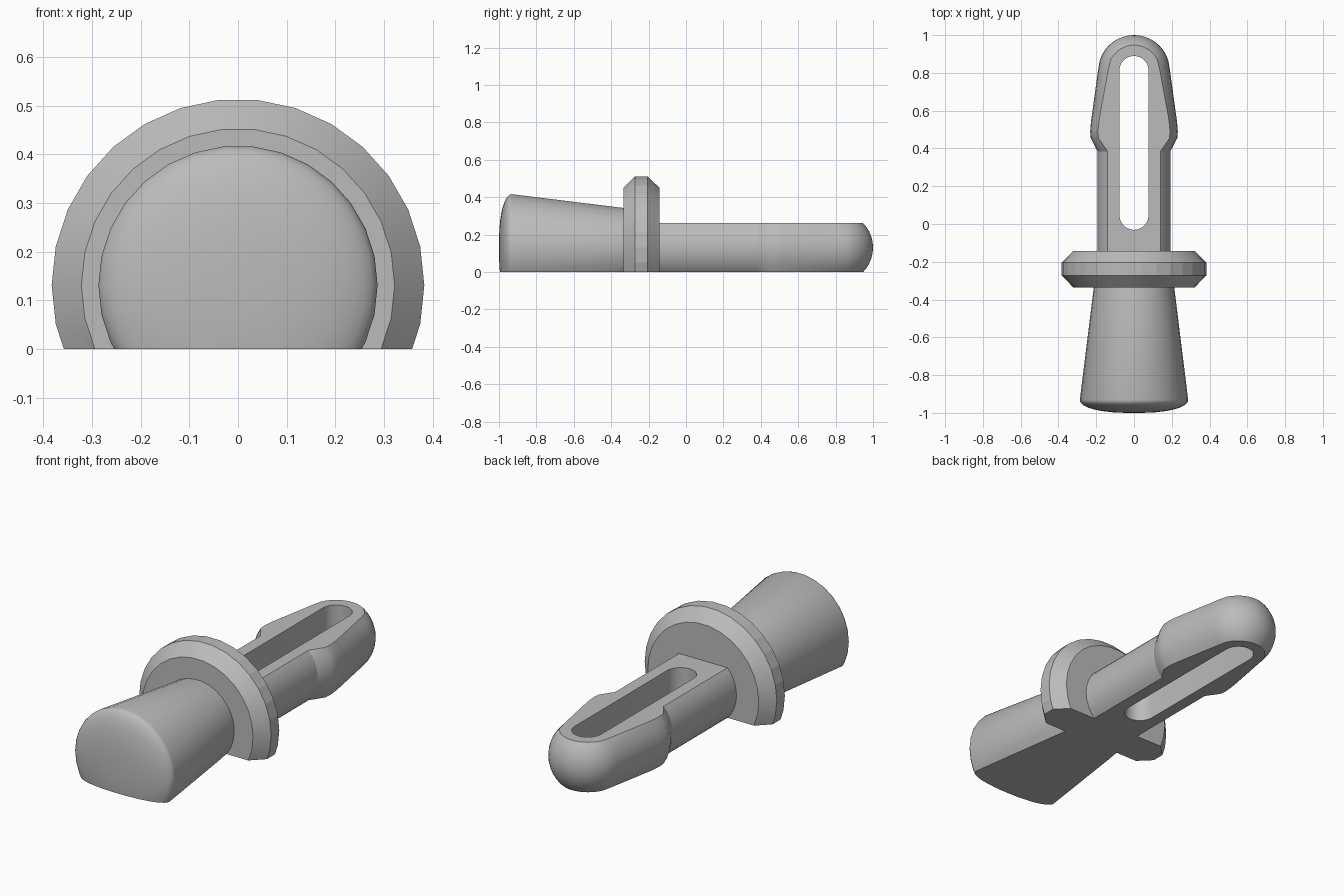
import bpy, bmesh, math
from mathutils import Matrix, Vector

cube = bpy.data.objects.get("Cube")
if cube:
    bpy.data.objects.remove(cube, do_unlink=True)

AXIS_Z = 0.131
SIDES = 30

grey = bpy.data.materials.new("plain grey")
grey.use_nodes = True
grey.diffuse_color = (0.5, 0.5, 0.5, 1)
grey.node_tree.nodes["Principled BSDF"].inputs["Base Color"].default_value = (0.5, 0.5, 0.5, 1)


def make_object(name, bm):
    mesh = bpy.data.meshes.new(name)
    bm.to_mesh(mesh)
    bm.free()
    mesh.materials.append(grey)
    obj = bpy.data.objects.new(name, mesh)
    bpy.context.collection.objects.link(obj)
    return obj


def shade(obj, degrees):
    bpy.ops.object.select_all(action="DESELECT")
    obj.select_set(True)
    bpy.context.view_layer.objects.active = obj
    bpy.ops.object.shade_smooth_by_angle(angle=math.radians(degrees))


def turned(name, profile, top=None):
    """Turn a (y, radius) profile round the long axis, then slice it flat."""
    bm = bmesh.new()
    rings = []
    for y, r in profile:
        if r < 0.001:
            rings.append([bm.verts.new((0, y, AXIS_Z))])
            continue
        steps = [2 * math.pi * i / SIDES for i in range(SIDES)]
        rings.append([bm.verts.new((r * math.cos(a), y, AXIS_Z + r * math.sin(a))) for a in steps])
    for a, b in zip(rings, rings[1:]):
        for i in range(SIDES):
            j = (i + 1) % SIDES
            if len(a) == 1:
                bm.faces.new((a[0], b[i], b[j]))
            elif len(b) == 1:
                bm.faces.new((a[i], a[j], b[0]))
            else:
                bm.faces.new((a[i], a[j], b[j], b[i]))
    for ring in (rings[0], rings[-1]):
        if len(ring) > 1:
            bm.faces.new(ring)
    # Slice off the underside, and the upper side where wanted
    cuts = [(0, -1)] + ([(top, 1)] if top else [])
    for height, direction in cuts:
        bmesh.ops.bisect_plane(bm, geom=bm.verts[:] + bm.edges[:] + bm.faces[:],
                               plane_co=(0, 0, height), plane_no=(0, 0, direction),
                               clear_outer=True)
        rim = [e for e in bm.edges if e.is_boundary]
        bmesh.ops.contextual_create(bm, geom=rim)
    bmesh.ops.recalc_face_normals(bm, faces=bm.faces[:])
    return make_object(name, bm)


# Tapered handle with a softly domed end
dome = [(-0.932 - 0.068 * math.sin(t) ** 1.0, 0.287 * math.cos(t) ** 0.8)
        for t in [math.pi / 2 * k / 10 for k in range(10)]]
handle = turned("handle", [(-1.0, 0)] + dome[::-1] + [(-0.335, 0.213)])
shade(handle, 35)

# Chamfered collar
collar = turned("collar", [(-0.335, 0.322), (-0.272, 0.383), (-0.205, 0.383), (-0.143, 0.322)])
shade(collar, 10)

# Slotted pin with a swollen waist and a round nose
nose = [(0.81 + 0.19 * math.sin(t), 0.19 * math.cos(t))
        for t in [math.pi / 2 * k / 10 for k in range(1, 11)]]
pin = turned("slotted_pin", [(-0.143, 0.193), (0.385, 0.193), (0.455, 0.229), (0.49, 0.232),
                             (0.54, 0.228), (0.83, 0.188)] + nose[1:], top=0.262)

# Round-ended slot cutter
bm = bmesh.new()
half, low, high = 0.077, 0.046, 0.813
outline = []
for centre, start in ((high, 0), (low, math.pi)):
    for k in range(13):
        a = start + math.pi * k / 12
        outline.append(bm.verts.new((half * math.cos(a), centre + half * math.sin(a), -0.1)))
base = bm.faces.new(outline)
lifted = bmesh.ops.extrude_face_region(bm, geom=[base])
bmesh.ops.translate(bm, vec=(0, 0, 0.6),
                    verts=[v for v in lifted["geom"] if isinstance(v, bmesh.types.BMVert)])
bmesh.ops.recalc_face_normals(bm, faces=bm.faces[:])
cutter = make_object("slot_cutter", bm)
cutter.hide_render = True

cut = pin.modifiers.new("slot", "BOOLEAN")
cut.operation = "DIFFERENCE"
cut.solver = "EXACT"
cut.object = cutter
bpy.context.view_layer.objects.active = pin
bpy.ops.object.modifier_apply(modifier=cut.name)
bpy.data.objects.remove(cutter, do_unlink=True)
shade(pin, 25)
